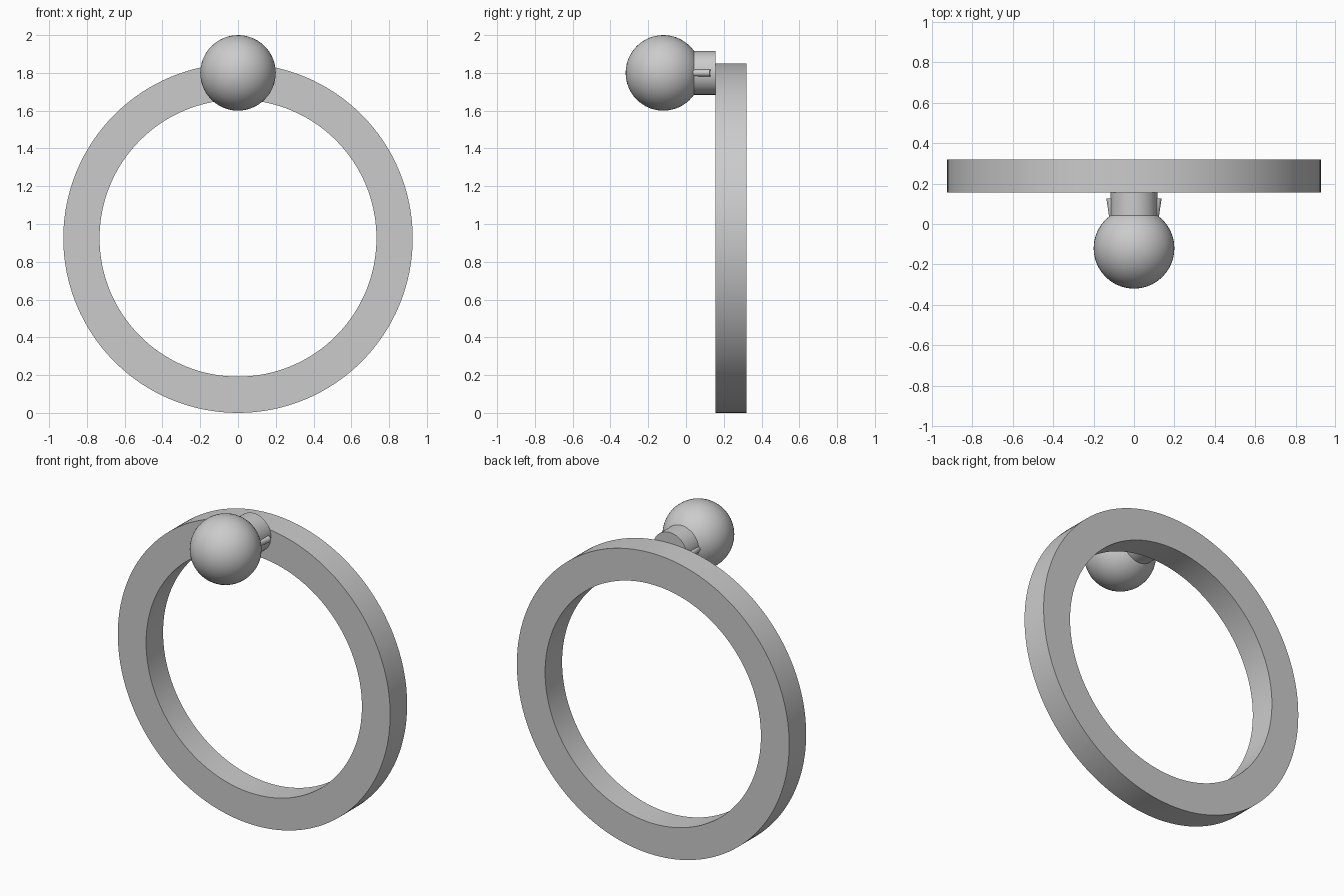
import bpy, bmesh, math
from mathutils import Vector

if "Cube" in bpy.data.objects:
    bpy.data.objects.remove(bpy.data.objects["Cube"])


def shade(obj, angle=35):
    bpy.ops.object.select_all(action='DESELECT')
    obj.select_set(True)
    bpy.context.view_layer.objects.active = obj
    bpy.ops.object.shade_smooth_by_angle(angle=math.radians(angle))


def rod(name, start, end, radius, sides):
    start, end = Vector(start), Vector(end)
    axis = end - start
    bpy.ops.mesh.primitive_cylinder_add(vertices=sides, radius=radius, depth=axis.length,
                                        location=(start + end) / 2,
                                        rotation=axis.to_track_quat('Z', 'Y').to_euler())
    obj = bpy.context.object
    obj.name = name
    shade(obj)
    return obj


def ring(name, outer, inner, y0, y1, z, sides):
    # rectangular section swept around the y axis
    bm = bmesh.new()
    section = [(outer, y0), (outer, y1), (inner, y1), (inner, y0)]
    loops = []
    for i in range(sides):
        a = 2 * math.pi * i / sides
        loops.append([bm.verts.new((r * math.sin(a), y, z + r * math.cos(a))) for r, y in section])
    for i in range(sides):
        a, b = loops[i], loops[(i + 1) % sides]
        for k in range(4):
            n = (k + 1) % 4
            bm.faces.new((a[k], a[n], b[n], b[k]))
    bmesh.ops.recalc_face_normals(bm, faces=bm.faces)
    mesh = bpy.data.meshes.new(name)
    bm.to_mesh(mesh)
    bm.free()
    obj = bpy.data.objects.new(name, mesh)
    bpy.context.collection.objects.link(obj)
    shade(obj)


# Large flat hoop
ring("hoop", 0.925, 0.733, 0.155, 0.32, 0.925, 128)

# Ball in front of the hoop's top
bpy.ops.mesh.primitive_ico_sphere_add(subdivisions=4, radius=0.2, location=(0, -0.12, 1.8))
ball = bpy.context.object
ball.name = "ball"
shade(ball)

# Collar joining ball and hoop
rod("collar", (0, 0.03, 1.8), (0, 0.156, 1.8), 0.116, 64)

# Slightly flared locking pins on both sides of the collar
for side, s in (("left", -1), ("right", 1)):
    rod("pin_" + side, (s * 0.103, 0.03, 1.8), (s * 0.118, 0.128, 1.8), 0.019, 20)
